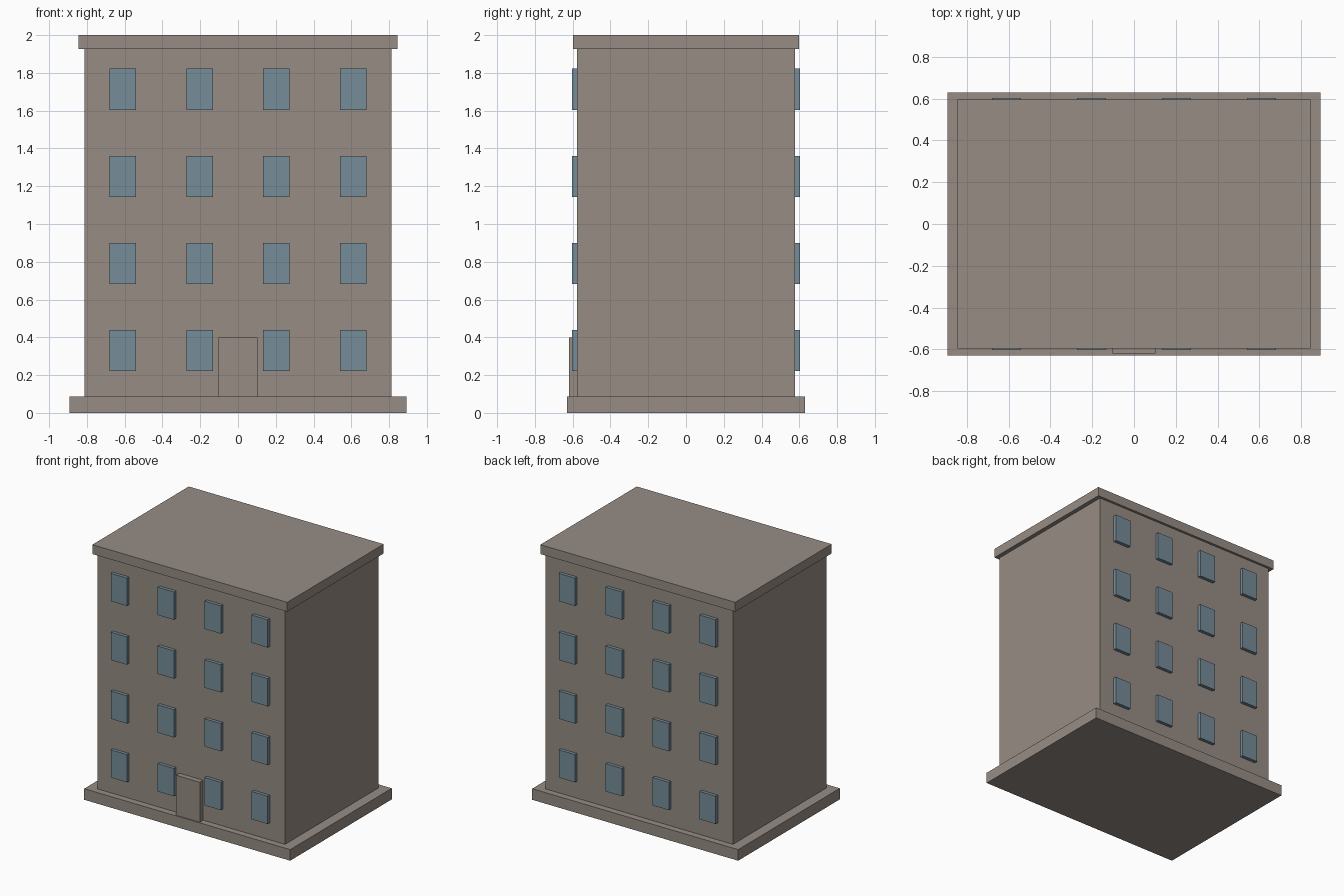
import bpy

default = bpy.data.objects.get("Cube")
if default:
    bpy.data.objects.remove(default, do_unlink=True)


def material(name, color):
    mat = bpy.data.materials.new(name)
    mat.use_nodes = True
    mat.diffuse_color = (*color, 1)
    bsdf = next(n for n in mat.node_tree.nodes if n.type == "BSDF_PRINCIPLED")
    bsdf.inputs["Base Color"].default_value = (*color, 1)
    return mat


def box(name, low, high, mat):
    center = [(a + b) / 2 for a, b in zip(low, high)]
    bpy.ops.mesh.primitive_cube_add(size=1, location=center)
    obj = bpy.context.object
    obj.name = name
    obj.scale = [b - a for a, b in zip(low, high)]
    bpy.ops.object.transform_apply(location=False, rotation=False, scale=True)
    obj.data.materials.append(mat)
    return obj


def slab(name, half_x, half_y, bottom, top, mat):
    return box(name, (-half_x, -half_y, bottom), (half_x, half_y, top), mat)


stone = material("warm grey stone", (0.305, 0.262, 0.231))
glass = material("blue grey glass", (0.181, 0.262, 0.314))

# Main masses
base_top, roof_bottom = 0.087, 1.927
wall_y = 0.578
slab("base_plinth", 0.893, 0.629, 0, base_top, stone)
slab("building_walls", 0.812, wall_y, base_top, roof_bottom, stone)
slab("flat_roof", 0.845, 0.597, roof_bottom, 2, stone)

# Front door
box("front_door", (-0.103, -0.62, base_top), (0.103, -wall_y, 0.4), stone)

# Windows on the front and back, four per storey
width, height, out_y = 0.14, 0.218, 0.604
for side, sign in (("front", -1), ("back", 1)):
    y_low, y_high = sorted((sign * wall_y, sign * out_y))
    for floor in range(4):
        z = 0.33 + floor * 0.461
        for column in range(4):
            x = (column - 1.5) * 0.407
            box(f"{side}_window_floor_{floor + 1}_column_{column + 1}",
                (x - width / 2, y_low, z - height / 2),
                (x + width / 2, y_high, z + height / 2), glass)
